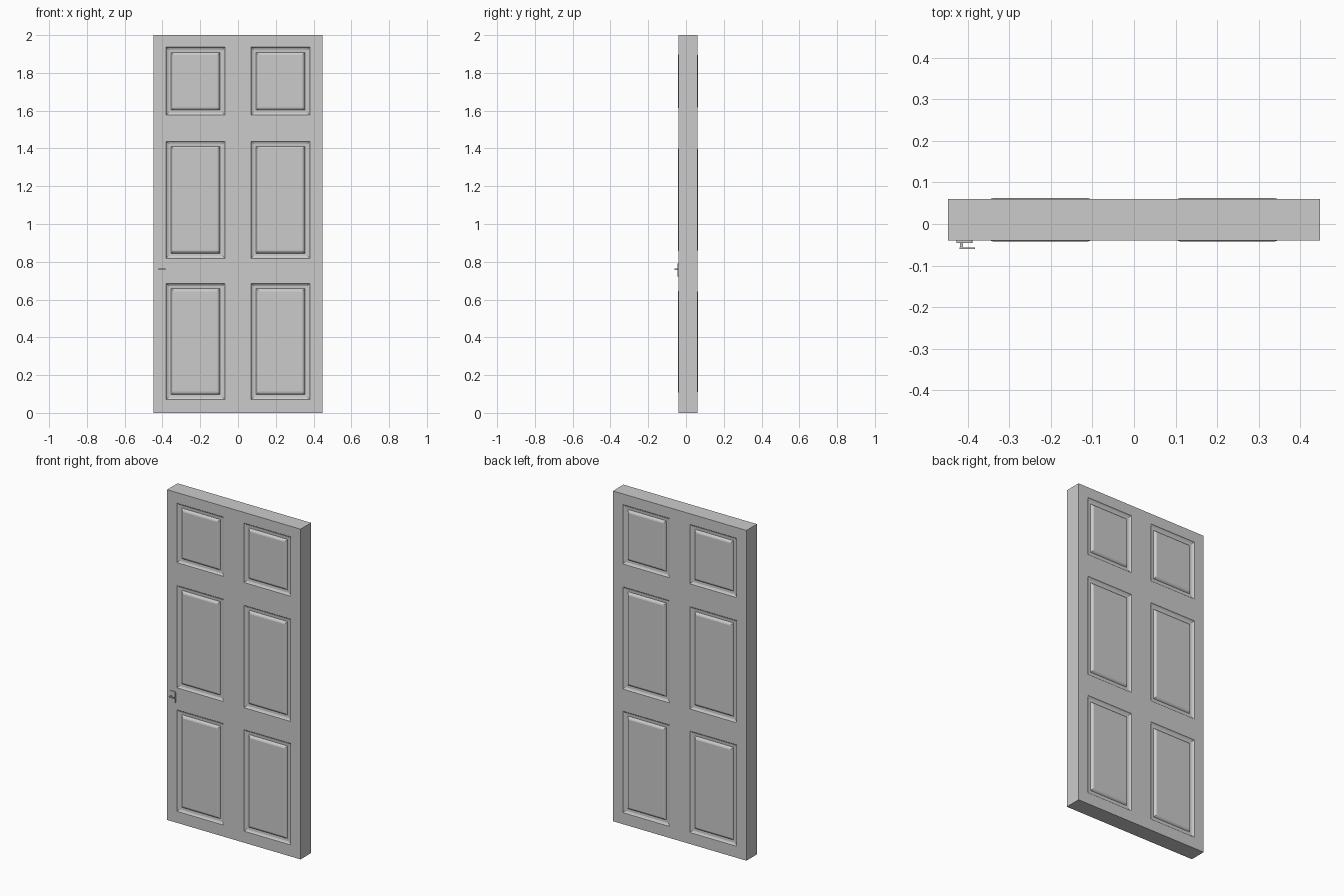
import bpy, bmesh
from mathutils import Vector

if "Cube" in bpy.data.objects:
    bpy.data.objects.remove(bpy.data.objects["Cube"])

XS = [-0.447, -0.381, -0.069, 0.069, 0.381, 0.447]
ZS = [0, 0.07, 0.685, 0.818, 1.438, 1.576, 1.936, 2.0]
Y_FRONT, Y_BACK = -0.04, 0.0605
# panel moulding: (inset from the panel edge, depth below the door face)
PROFILE = [(0, 0), (0.004, 0.005), (0.012, 0.009), (0.027, 0.010),
           (0.031, 0.004), (0.036, 0.0), (0.042, -0.002)]


def finish(bm, name):
    bmesh.ops.remove_doubles(bm, verts=bm.verts, dist=1e-5)
    bmesh.ops.recalc_face_normals(bm, faces=bm.faces)
    me = bpy.data.meshes.new(name)
    bm.to_mesh(me)
    bm.free()
    ob = bpy.data.objects.new(name, me)
    bpy.context.collection.objects.link(ob)
    return ob


def quad(bm, pts):
    bm.faces.new([bm.verts.new(p) for p in pts])


def rect(x0, x1, z0, z1, y):
    return [(x0, y, z0), (x1, y, z0), (x1, y, z1), (x0, y, z1)]


# Door slab: front and back faces with six moulded raised panels each
bm = bmesh.new()
for y, inward in ((Y_FRONT, 1), (Y_BACK, -1)):
    for i in range(len(XS) - 1):
        for j in range(len(ZS) - 1):
            x0, x1, z0, z1 = XS[i], XS[i + 1], ZS[j], ZS[j + 1]
            if i % 2 == 0 or j % 2 == 0:
                quad(bm, rect(x0, x1, z0, z1, y))
                continue
            rings = [rect(x0 + d, x1 - d, z0 + d, z1 - d, y + inward * h)
                     for d, h in PROFILE]
            for a, b in zip(rings, rings[1:]):
                for k in range(4):
                    n = (k + 1) % 4
                    quad(bm, [a[k], a[n], b[n], b[k]])
            quad(bm, rings[-1])
# Slab edges
for z in (ZS[0], ZS[-1]):
    for a, b in zip(XS, XS[1:]):
        quad(bm, [(a, Y_FRONT, z), (b, Y_FRONT, z), (b, Y_BACK, z), (a, Y_BACK, z)])
for x in (XS[0], XS[-1]):
    for a, b in zip(ZS, ZS[1:]):
        quad(bm, [(x, Y_FRONT, a), (x, Y_FRONT, b), (x, Y_BACK, b), (x, Y_BACK, a)])
finish(bm, "door_slab")


def box(name, lo, hi, bevel=0.0):
    lo, hi = Vector(lo), Vector(hi)
    bm = bmesh.new()
    bmesh.ops.create_cube(bm, size=1)
    bmesh.ops.scale(bm, vec=hi - lo, verts=bm.verts)
    bmesh.ops.translate(bm, vec=(lo + hi) / 2, verts=bm.verts)
    if bevel:  # round only the corners that run along y
        edges = [e for e in bm.edges
                 if abs(e.verts[0].co.y - e.verts[1].co.y) > 1e-4]
        bmesh.ops.bevel(bm, geom=edges, offset=bevel, segments=3,
                        profile=0.5, affect='EDGES')
    return finish(bm, name)


# Handle: backing plate, spindle and lever
box("handle_plate", (-0.427, -0.046, 0.722), (-0.389, -0.039, 0.792), 0.005)
box("handle_spindle", (-0.419, -0.059, 0.756), (-0.411, -0.045, 0.764))
box("handle_lever", (-0.420, -0.0605, 0.756), (-0.383, -0.057, 0.764))
